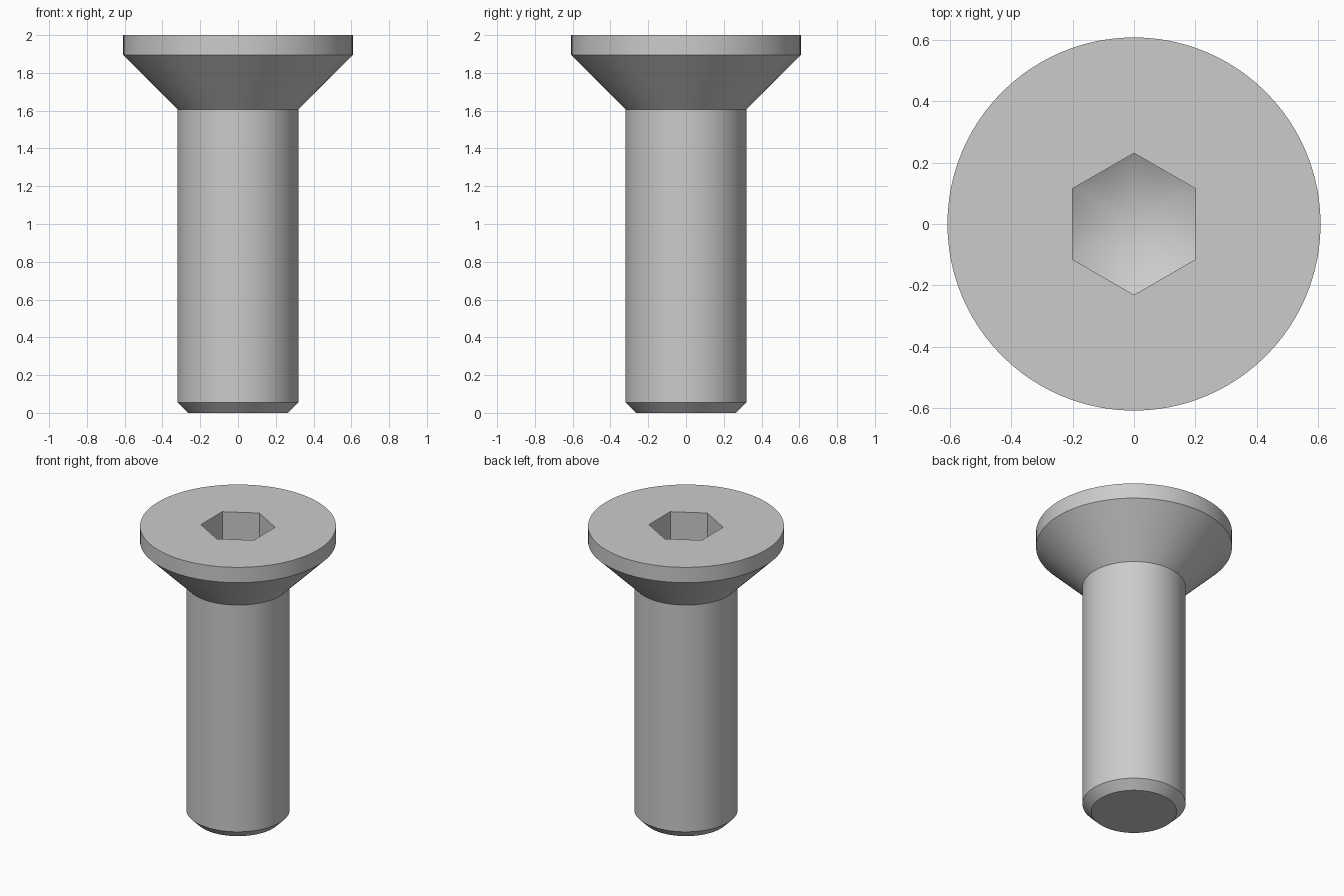
import bpy, bmesh
from math import sin, cos, pi, tan, radians

if "Cube" in bpy.data.objects:
    bpy.data.objects.remove(bpy.data.objects["Cube"], do_unlink=True)

SEGMENTS = 96
SOCKET_FLAT = 0.2                            # centre to flat of the hex socket
SOCKET_CORNER = SOCKET_FLAT / cos(pi / 6)
SOCKET_FLOOR = 1.76                          # height of the socket corners
SLOPE = tan(radians(30))                     # drill point slope

steel = bpy.data.materials.new("grey_steel")
steel.use_nodes = True
colour = (0.6, 0.6, 0.6, 1)
steel.diffuse_color = colour
steel.node_tree.nodes["Principled BSDF"].inputs["Base Color"].default_value = colour

bm = bmesh.new()


def hex_radius(a):
    """Radius of the hexagon at angle a, with a corner at a = 0."""
    return SOCKET_FLAT / cos(a % (pi / 3) - pi / 6)


def ring(radius, height):
    """Ring of vertices; radius and height are functions of the angle."""
    verts = []
    for i in range(SEGMENTS):
        a = 2 * pi * i / SEGMENTS
        r = radius(a)
        verts.append(bm.verts.new((-r * sin(a), r * cos(a), height(r))))
    return verts


def circle(r, z):
    return ring(lambda a: r, lambda _: z)


# Chamfered tip, shank, countersunk cone and head rim
rings = [circle(r, z) for r, z in
         ((0.265, 0), (0.32, 0.055), (0.32, 1.607), (0.608, 1.895), (0.608, 2))]
# Hex socket mouth, and walls that end on the conical drill point
rings.append(ring(hex_radius, lambda r: 2))
rings.append(ring(hex_radius, lambda r: SOCKET_FLOOR - SLOPE * (SOCKET_CORNER - r)))

for low, high in zip(rings, rings[1:]):
    for i in range(SEGMENTS):
        j = (i + 1) % SEGMENTS
        bm.faces.new((low[i], low[j], high[j], high[i]))

# Flat end of the shank and the conical socket floor
bm.faces.new(rings[0])
apex = bm.verts.new((0, 0, SOCKET_FLOOR - SLOPE * SOCKET_CORNER))
floor = rings[-1]
for i in range(SEGMENTS):
    bm.faces.new((floor[i], floor[(i + 1) % SEGMENTS], apex))
bmesh.ops.recalc_face_normals(bm, faces=bm.faces)

mesh = bpy.data.meshes.new("countersunk_screw")
bm.to_mesh(mesh)
bm.free()
mesh.materials.append(steel)
screw = bpy.data.objects.new("countersunk_screw", mesh)
bpy.context.collection.objects.link(screw)

bpy.ops.object.select_all(action="DESELECT")
screw.select_set(True)
bpy.context.view_layer.objects.active = screw
bpy.ops.object.shade_smooth_by_angle(angle=radians(30))
